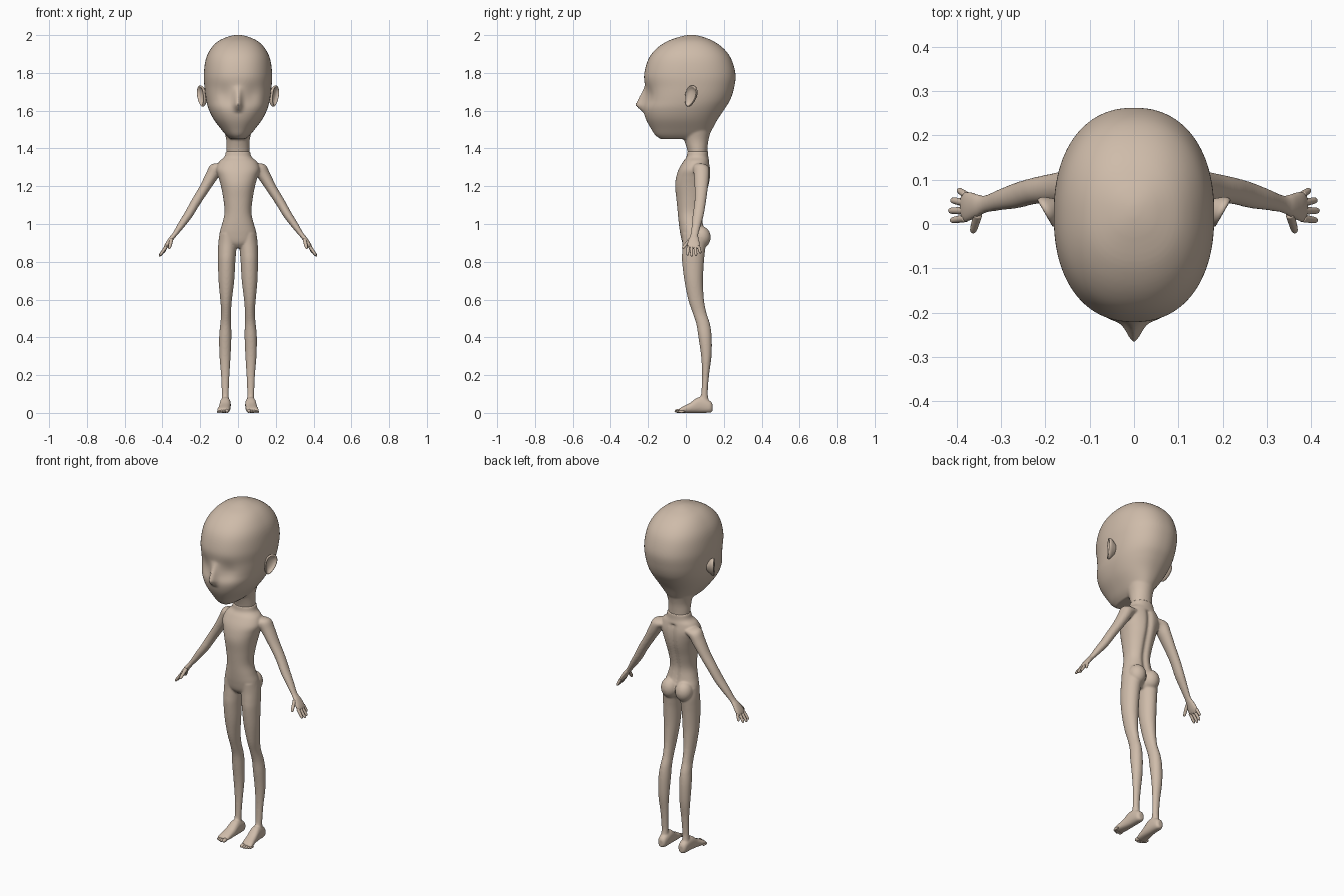
import bpy, bmesh, math
from mathutils import Vector, Matrix

if "Cube" in bpy.data.objects:
    bpy.data.objects.remove(bpy.data.objects["Cube"])

skin = bpy.data.materials.new("skin beige")
skin.diffuse_color = (0.62, 0.50, 0.40, 1)
skin.use_nodes = True
skin.node_tree.nodes["Principled BSDF"].inputs["Base Color"].default_value = skin.diffuse_color


def spline(rows, steps):
    """Catmull-Rom interpolation through rows of numbers."""
    out = []
    for i in range(len(rows) - 1):
        p0, p1 = rows[max(i - 1, 0)], rows[i]
        p2, p3 = rows[i + 1], rows[min(i + 2, len(rows) - 1)]
        for k in range(steps):
            t = k / steps
            out.append([0.5 * (2 * b + (c - a) * t + (2 * a - 5 * b + 4 * c - d) * t * t
                               + (3 * b - a - 3 * c + d) * t ** 3)
                        for a, b, c, d in zip(p0, p1, p2, p3)])
    return out + [list(rows[-1])]


def loft(bm, rows, axis=None, n=32, p=2.0, s=1, steps=5):
    """Skin superellipse rings; rows are (x, y, z, half width, half depth)."""
    t = Vector(axis) if axis else Vector(rows[-1][:3]) - Vector(rows[0][:3])
    t.normalize()
    ref = Vector((0, 0, 1)) if abs(t.y) > 0.9 else Vector((0, 1, 0))
    v = (ref - t * ref.dot(t)).normalized()
    u = t.cross(v)
    rings = []
    for x, y, z, a, b in spline(rows, steps):
        ring = []
        for i in range(n):
            c, d = math.cos(2 * math.pi * i / n), math.sin(2 * math.pi * i / n)
            c = math.copysign(abs(c) ** (2 / p), c)
            d = math.copysign(abs(d) ** (2 / p), d)
            q = Vector((x, y, z)) + u * a * c + v * b * d
            ring.append(bm.verts.new((q.x * s, q.y, q.z)))
        rings.append(ring)
    for r0, r1 in zip(rings, rings[1:]):
        for i in range(n):
            bm.faces.new((r0[i], r0[(i + 1) % n], r1[(i + 1) % n], r1[i]))
    bm.faces.new(rings[0])
    bm.faces.new(rings[-1])
    return [q for r in rings for q in r]


def ball(bm, c, r):
    m = Matrix.Translation(c) @ Matrix.Diagonal((*r, 1))
    bmesh.ops.create_uvsphere(bm, u_segments=24, v_segments=16, radius=1, matrix=m)


def finish(bm, name, voxel=0, smooth=6):
    bmesh.ops.recalc_face_normals(bm, faces=bm.faces[:])
    for f in bm.faces:
        f.smooth = True
    me = bpy.data.meshes.new(name)
    bm.to_mesh(me)
    bm.free()
    me.materials.append(skin)
    ob = bpy.data.objects.new(name, me)
    bpy.context.collection.objects.link(ob)
    if voxel:  # fuse overlapping parts into one skin
        r = ob.modifiers.new("fuse", 'REMESH')
        r.mode, r.voxel_size, r.use_smooth_shade = 'VOXEL', voxel, True
        m = ob.modifiers.new("relax", 'SMOOTH')
        m.factor, m.iterations = 0.5, smooth
    return ob


def front_back(rows):
    """(z, front y, back y, half width) to loft rows centred on x = 0."""
    return [(0, (f + b) / 2, z, w, (b - f) / 2) for z, f, b, w in rows]


UP = (0, 0, 1)

# head with nose, eye hollows and neck
bm = bmesh.new()
skull = loft(bm, front_back([
    (1.45, -.135, .11, .04), (1.47, -.162, .12, .063), (1.50, -.182, .138, .088),
    (1.555, -.212, .168, .129), (1.61, -.226, .205, .156), (1.66, -.22, .235, .169),
    (1.72, -.216, .254, .177), (1.79, -.221, .262, .181), (1.87, -.2, .241, .171),
    (1.925, -.16, .203, .146), (1.967, -.1, .147, .106), (1.992, -.03, .085, .052),
    (2.001, .015, .045, .012)]), UP, n=128, p=2.25)
for v in skull:
    x, y, z = v.co
    if y < -.05:
        rise = max(0, min((1.735 - z) / .1, (z - 1.59) / .04, 1))
        v.co.y -= .046 * rise * math.exp(-(x / .02) ** 2)
        v.co.y += .014 * math.exp(-((abs(x) - .075) / .042) ** 2 - ((z - 1.68) / .05) ** 2)
loft(bm, front_back([(1.365, .012, .113, .06), (1.40, .005, .114, .061),
                     (1.45, -.012, .12, .063), (1.52, -.04, .14, .08)]), UP)
finish(bm, "head", .006, 5)

# ears: shallow cups with a rolled rim
for s, side in ((1, "left"), (-1, "right")):
    bm = bmesh.new()
    up = Vector((.02, .035, .12)).normalized()
    out = Vector((.86, -.5, 0))
    out = (out - up * out.dot(up)).normalized()
    across = up.cross(out)
    rings = []
    for k, h in ((.25, -.04), (.6, -.022), (.92, -.008), (1, .002), (.95, .009),
                 (.84, .009), (.72, .001), (.45, -.005), (.05, -.006)):
        ring = []
        for i in range(32):
            a = 2 * math.pi * i / 32
            wide = .034 * (1 + .2 * math.sin(a))
            q = (Vector((.192, .026, 1.677)) + across * wide * k * math.cos(a)
                 + up * .06 * k * math.sin(a) + out * h)
            ring.append(bm.verts.new((q.x * s, q.y, q.z)))
        rings.append(ring)
    for r0, r1 in zip(rings, rings[1:]):
        for i in range(32):
            bm.faces.new((r0[i], r0[(i + 1) % 32], r1[(i + 1) % 32], r1[i]))
    bm.faces.new(rings[0])
    bm.faces.new(rings[-1])
    ear = finish(bm, side + "_ear")
    ear.modifiers.new("round", 'SUBSURF').levels = 1

# torso with a spine groove
bm = bmesh.new()
torso = loft(bm, front_back([
    (1.385, .008, .117, .064), (1.355, .003, .118, .072), (1.33, -.015, .123, .1),
    (1.29, -.038, .13, .115), (1.25, -.051, .13, .104), (1.2, -.057, .122, .09),
    (1.13, -.05, .102, .077), (1.06, -.043, .088, .071), (1.0, -.037, .093, .084),
    (.95, -.03, .105, .097), (.9, -.018, .1, .088), (.872, .005, .08, .045)]),
    UP, n=96, p=2.2)
for v in torso:
    if v.co.y > .05 and v.co.z < 1.33:
        v.co.y -= .012 * math.exp(-(v.co.x / .016) ** 2)

for s in (1, -1):
    # buttock
    ball(bm, (.046 * s, .08, .93), (.049, .051, .058))
    # leg: (z, inner x, outer x, front y, back y)
    leg = [(.95, .008, .098, -.02, .1), (.9, .006, .104, -.018, .105),
           (.85, .01, .106, -.02, .1), (.8, .014, .106, -.02, .095),
           (.7, .02, .103, -.008, .09), (.6, .032, .094, .012, .095),
           (.53, .037, .089, .035, .108), (.47, .036, .094, .055, .127),
           (.4, .035, .1, .066, .136), (.3, .039, .098, .08, .135),
           (.2, .045, .09, .085, .122), (.1, .049, .086, .08, .115),
           (.05, .046, .088, .065, .125), (.02, .045, .088, .06, .125)]
    loft(bm, [((i + o) / 2, (f + b) / 2, z, (o - i) / 2, (b - f) / 2)
              for z, i, o, f, b in leg], UP, s=s)
    # foot
    loft(bm, [(.066, .14, .028, .014, .02), (.066, .125, .033, .025, .032),
              (.067, .07, .042, .029, .042), (.071, .02, .026, .031, .026),
              (.077, -.02, .016, .033, .016), (.08, -.037, .011, .03, .01)],
         (0, -1, 0), p=2.4, s=s)
    # arm and palm
    loft(bm, [(.07, .075, 1.305, .03, .04), (.115, .08, 1.293, .036, .043),
              (.142, .082, 1.25, .033, .04), (.183, .08, 1.18, .027, .034),
              (.224, .075, 1.115, .025, .03), (.262, .065, 1.05, .023, .029),
              (.30, .055, .995, .019, .024), (.335, .045, .945, .013, .02),
              (.355, .042, .92, .013, .027), (.375, .04, .89, .012, .035),
              (.388, .038, .87, .008, .033)], s=s)
finish(bm, "body", .005, 6)

# fingers, thumbs and toes
for s, side in ((1, "left"), (-1, "right")):
    bm = bmesh.new()
    for base, tip, r in (((.380, .066, .882), (.396, .077, .845), .0075),
                         ((.382, .048, .878), (.412, .054, .832), .008),
                         ((.382, .030, .878), (.417, .030, .829), .008),
                         ((.380, .013, .880), (.413, .008, .834), .008),
                         ((.352, .022, .918), (.364, -.019, .869), .009)):
        b, t = Vector(base), Vector(tip)
        loft(bm, [(*b.lerp(t, k), r * w, r * w) for k, w in
                  ((0, 1.1), (.5, 1), (.85, .85), (.97, .5), (1, .15))], n=14, s=s)
    finish(bm, side + "_fingers")
    bm = bmesh.new()
    for x, y, r in ((.058, -.04, .0105), (.073, -.041, .008), (.085, -.037, .0075),
                    (.096, -.031, .007), (.105, -.024, .0065)):
        ball(bm, (x * s, y, r), (r, .019, r))
    finish(bm, side + "_toes")
